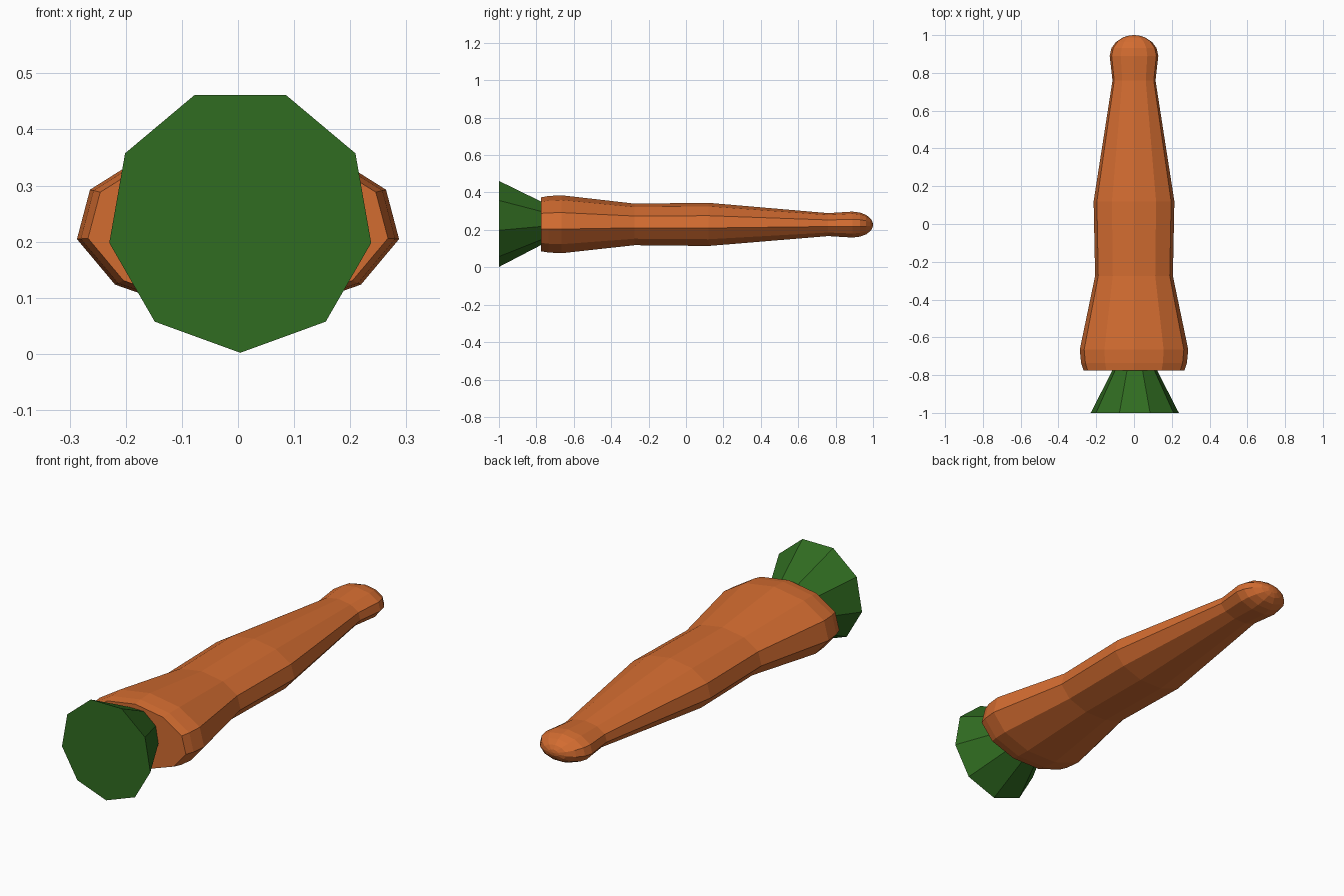
import bpy, math

if "Cube" in bpy.data.objects:
    bpy.data.objects.remove(bpy.data.objects["Cube"])

def material(name, color):
    m = bpy.data.materials.new(name)
    m.diffuse_color = color
    m.use_nodes = True
    m.node_tree.nodes["Principled BSDF"].inputs["Base Color"].default_value = m.diffuse_color
    return m

def lathe_y(name, profile, sides, start, center, flatten, mat):
    """Rings of (y, radius) around the y axis, capped; radius 0 makes a tip."""
    cx, cz = center
    verts, rings, faces = [], [], []
    for y, r in profile:
        n = sides if r > 0 else 1
        rings.append([len(verts) + i for i in range(n)])
        for i in range(n):
            a = start + 2 * math.pi * i / sides
            verts.append((cx + r * math.cos(a), y, cz + r * flatten * math.sin(a)))
    for lo, hi in zip(rings, rings[1:]):
        for i in range(sides):
            j = (i + 1) % sides
            if len(hi) == 1:
                faces.append((lo[j], lo[i], hi[0]))
            else:
                faces.append((lo[j], lo[i], hi[i], hi[j]))
    faces.append(tuple(rings[0]))
    if len(rings[-1]) > 1:
        faces.append(tuple(reversed(rings[-1])))
    me = bpy.data.meshes.new(name)
    me.from_pydata(verts, [], faces)
    me.materials.append(mat)
    ob = bpy.data.objects.new(name, me)
    bpy.context.collection.objects.link(ob)
    return ob

orange = material("carrot_orange", (0.65, 0.15, 0.03, 1))
green = material("leaf_green", (0.03, 0.15, 0.015, 1))

# Root: eleven-sided flattened body with a rounded tip
body = [(-0.775, 0.27), (-0.735, 0.283), (-0.665, 0.29), (-0.275, 0.208),
        (0.12, 0.216), (0.76, 0.115), (0.89, 0.13)]
body += [(0.89 + 0.11 * math.sin(math.radians(t)), 0.13 * math.cos(math.radians(t)))
         for t in (22, 42, 62, 78)]
body.append((1.0, 0))
lathe_y("carrot_root", body, 11, math.pi / 2, (0, 0.227), 0.545, orange)

# Leafy top: nine-sided cone narrowing into the root
lathe_y("leaf_top", [(-1.0, 0.237), (-0.775, 0.12), (-0.7, 0.081)],
        9, -math.pi / 2, (0.004, 0.239), 1.0, green)
